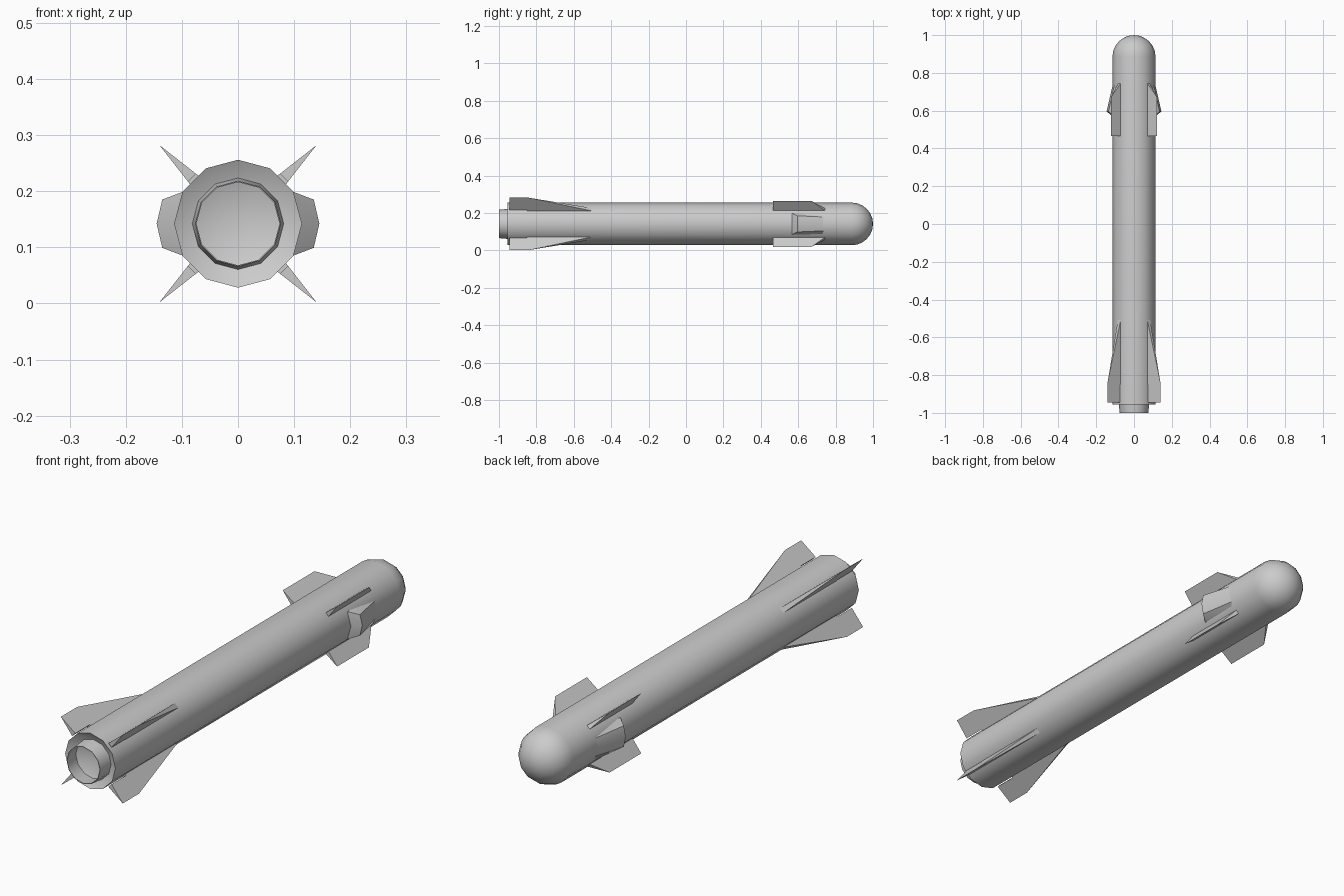
import bpy, bmesh
from math import sin, cos, pi, radians
from mathutils import Vector

if "Cube" in bpy.data.objects:
    bpy.data.objects.remove(bpy.data.objects["Cube"])

CZ = 0.142   # height of the long axis
R = 0.114    # body radius
SIDES = 12


def finish(name, bm, angle=40):
    bmesh.ops.remove_doubles(bm, verts=bm.verts, dist=1e-5)
    bmesh.ops.recalc_face_normals(bm, faces=bm.faces)
    mesh = bpy.data.meshes.new(name)
    bm.to_mesh(mesh)
    bm.free()
    ob = bpy.data.objects.new(name, mesh)
    bpy.context.collection.objects.link(ob)
    bpy.ops.object.select_all(action='DESELECT')
    ob.select_set(True)
    bpy.context.view_layer.objects.active = ob
    bpy.ops.object.shade_smooth_by_angle(angle=radians(angle))
    return ob


def lathe(name, profile, closed=False):
    """Revolve (radius, y) points about the long axis."""
    bm = bmesh.new()
    rings = [[bm.verts.new((r * cos(2 * pi * i / SIDES), y, CZ + r * sin(2 * pi * i / SIDES)))
              for i in range(SIDES)] if r > 0 else [bm.verts.new((0, y, CZ))]
             for r, y in profile]
    pairs = list(zip(rings, rings[1:]))
    if closed:
        pairs.append((rings[-1], rings[0]))
    for a, b in pairs:
        for i in range(SIDES):
            j = (i + 1) % SIDES
            if len(a) == 1:
                bm.faces.new((a[0], b[i], b[j]))
            elif len(b) == 1:
                bm.faces.new((a[i], b[0], a[j]))
            else:
                bm.faces.new((a[i], b[i], b[j], a[j]))
    return finish(name, bm)


def fin(name, outline, angle, half):
    """Wedge fin: (y, radius) outline, thick at the root, sharp at the tip."""
    tip = max(r for _, r in outline)
    root = min(r for _, r in outline)
    out = Vector((cos(angle), 0, sin(angle)))
    side = Vector((-sin(angle), 0, cos(angle)))
    bm = bmesh.new()
    loops = []
    for s in (1, -1):
        loops.append([bm.verts.new(Vector((0, y, CZ)) + out * r
                                   + side * s * half * (tip - r) / (tip - root))
                      for y, r in outline])
        bm.faces.new(loops[-1])
    a, b = loops
    n = len(outline)
    for i in range(n):
        j = (i + 1) % n
        bm.faces.new((a[i], a[j], b[j], b[i]))
    return finish(name, bm, 20)


# Body tube with round nose and recessed conical tail
nose = [(R * cos(k * pi / 12), 0.886 + R * sin(k * pi / 12)) for k in range(6)]
lathe("body", [(0, -0.89), (R, -0.955)] + nose + [(0, 1.0)])

# Thin exhaust nozzle standing out of the tail
lathe("nozzle", [(0.083, -0.92), (0.076, -1.0), (0.074, -1.0), (0.081, -0.92)], closed=True)

# Four tail fins and four forward fins on the diagonals
tail = [(-0.5, 0.108), (-0.84, 0.198), (-0.945, 0.198), (-0.945, 0.116), (-0.85, 0.116), (-0.85, 0.108)]
front = [(0.745, 0.108), (0.67, 0.174), (0.465, 0.174), (0.465, 0.108)]
for k in range(4):
    a = pi / 4 + k * pi / 2
    fin(f"tail_fin_{k + 1}", tail, a, 0.011)
    fin(f"forward_fin_{k + 1}", front, a, 0.009)

# Side fairings: ramps rising from the body toward a bevelled rear face
rear_in = [(0.098, 0.565, 0.057), (0.111, 0.565, 0), (0.098, 0.565, -0.057)]
rear_out = [(0.098, 0.585, 0.057), (0.135, 0.595, 0.043), (0.145, 0.597, 0),
            (0.135, 0.595, -0.043), (0.098, 0.585, -0.057)]
lead = [(0.097, 0.74, 0.055), (0.103, 0.74, 0.037), (0.112, 0.74, 0),
        (0.103, 0.74, -0.037), (0.097, 0.74, -0.055)]
for s, label in ((1, "right"), (-1, "left")):
    bm = bmesh.new()
    ri, ro, le = ([bm.verts.new((s * x, y, CZ + z)) for x, y, z in pts]
                  for pts in (rear_in, rear_out, lead))
    for i in range(4):
        bm.faces.new((ro[i], ro[i + 1], le[i + 1], le[i]))
    bm.faces.new((ri[0], ro[0], ro[1]))
    bm.faces.new((ri[0], ro[1], ro[2], ri[1]))
    bm.faces.new((ri[1], ro[2], ro[3], ri[2]))
    bm.faces.new((ri[2], ro[3], ro[4]))
    finish(f"side_fairing_{label}", bm)
